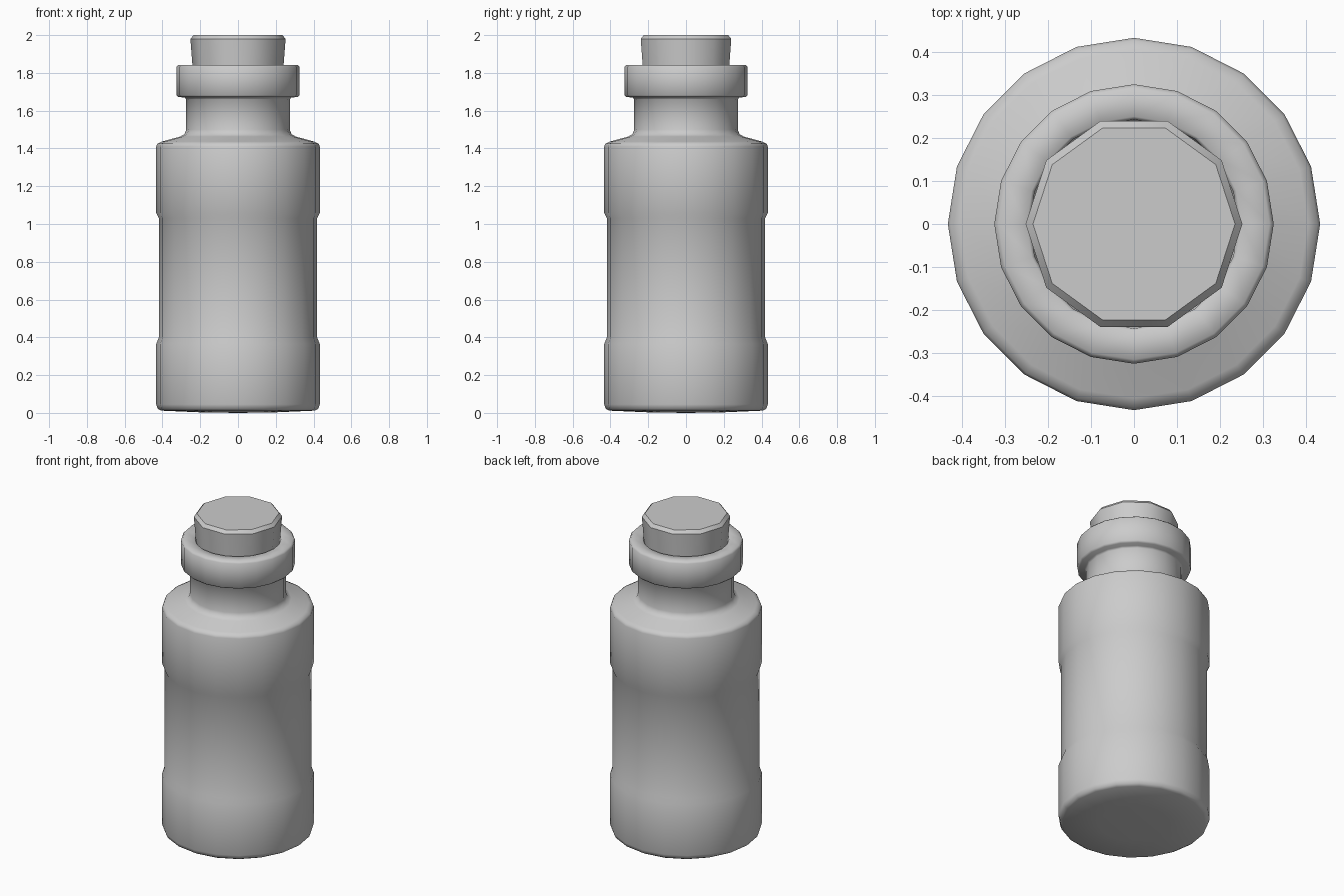
import bpy, bmesh, math

if "Cube" in bpy.data.objects:
    bpy.data.objects.remove(bpy.data.objects["Cube"])


def lathe(name, profile, sides, smooth_deg):
    """Revolve an (r, z) profile around z; r = 0 makes a pole."""
    bm = bmesh.new()
    rings = []
    for r, z in profile:
        if r == 0:
            rings.append([bm.verts.new((0, 0, z))] * sides)
        else:
            rings.append([bm.verts.new((r * math.cos(math.tau * i / sides),
                                        r * math.sin(math.tau * i / sides), z))
                          for i in range(sides)])
    for low, high in zip(rings, rings[1:]):
        for i in range(sides):
            j = (i + 1) % sides
            corners = list(dict.fromkeys((low[i], low[j], high[j], high[i])))
            bm.faces.new(corners)
    bmesh.ops.recalc_face_normals(bm, faces=bm.faces[:])
    mesh = bpy.data.meshes.new(name)
    bm.to_mesh(mesh)
    bm.free()
    obj = bpy.data.objects.new(name, mesh)
    bpy.context.collection.objects.link(obj)
    bpy.ops.object.select_all(action='DESELECT')
    obj.select_set(True)
    bpy.context.view_layer.objects.active = obj
    bpy.ops.object.shade_smooth_by_angle(angle=math.radians(smooth_deg))
    return obj


# Bottle: base, recessed middle band, shoulder, neck and lip with an open mouth
lathe("bottle", [
    (0, 0.0), (0.20, 0.003), (0.408, 0.012), (0.425, 0.022), (0.433, 0.045),
    (0.433, 0.365), (0.419, 0.40),
    (0.419, 1.03), (0.433, 1.058),
    (0.433, 1.41), (0.427, 1.425), (0.405, 1.436),
    (0.305, 1.463), (0.283, 1.476), (0.274, 1.50),
    (0.274, 1.66), (0.283, 1.67),
    (0.315, 1.672), (0.325, 1.682), (0.325, 1.832), (0.315, 1.843),
    (0.25, 1.843), (0.243, 1.835), (0.235, 1.66), (0, 1.66),
], 20, 50)

# Cork: ten-sided tapered stopper with a chamfered top
lathe("cork", [
    (0, 1.67), (0.228, 1.67), (0.252, 1.98), (0.235, 2.0), (0, 2.0),
], 10, 40)
